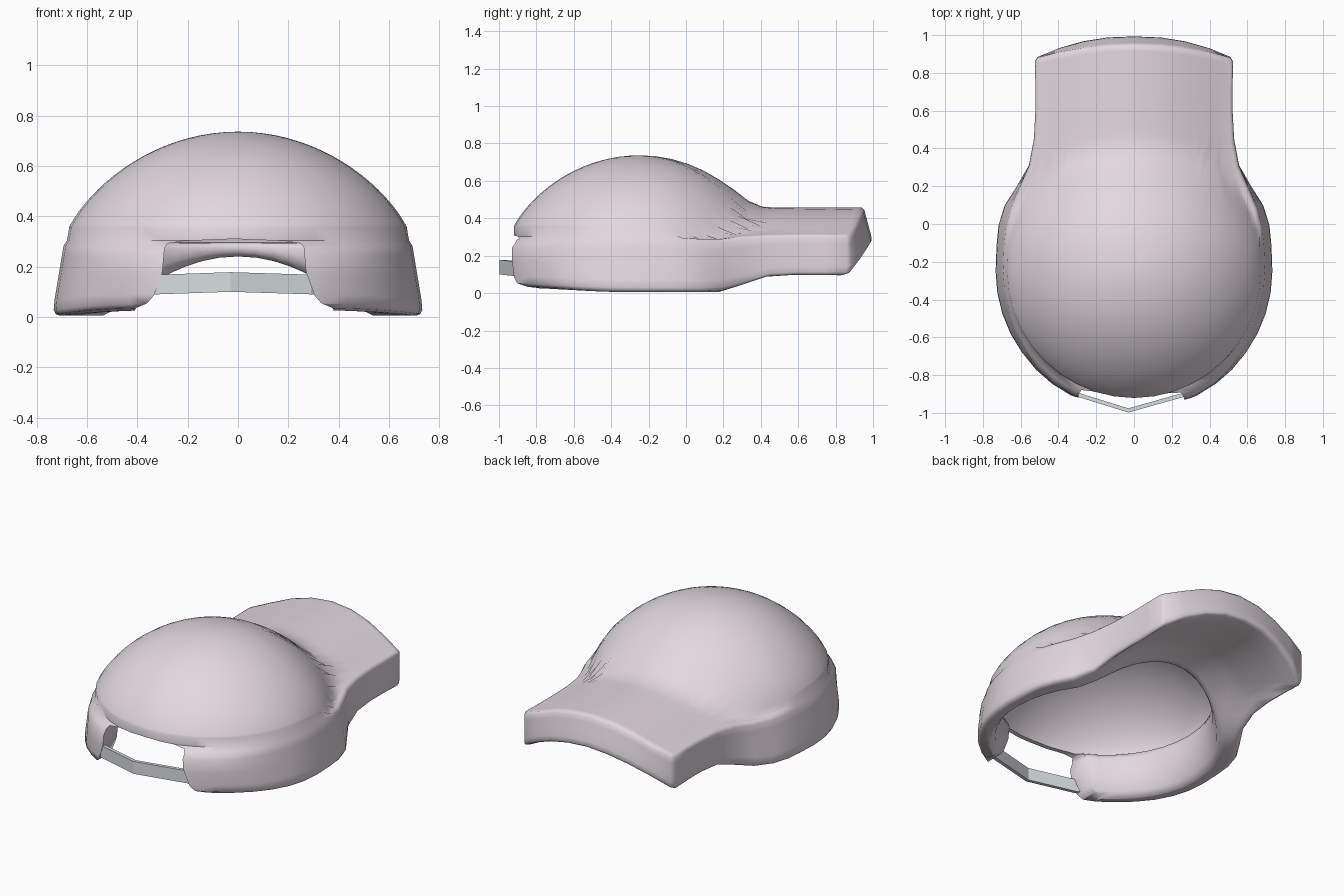
import bpy, bmesh
from math import sin, cos, pi, sqrt, hypot, radians

if "Cube" in bpy.data.objects:
    bpy.data.objects.remove(bpy.data.objects["Cube"])

CY = -0.25          # centre of the crown along y
RINGS = 20


def smooth(a, b, t):
    t = min(1, max(0, (t - a) / (b - a)))
    return t * t * (3 - 2 * t)


def material(name, rgb):
    m = bpy.data.materials.new(name)
    m.diffuse_color = (*rgb, 1)
    m.use_nodes = True
    m.node_tree.nodes["Principled BSDF"].inputs["Base Color"].default_value = m.diffuse_color
    return m


def make_object(name, verts, faces, mat=None):
    me = bpy.data.meshes.new(name)
    me.from_pydata(verts, [], faces)
    bm = bmesh.new()
    bm.from_mesh(me)
    bmesh.ops.recalc_face_normals(bm, faces=bm.faces)
    bm.to_mesh(me)
    bm.free()
    ob = bpy.data.objects.new(name, me)
    bpy.context.collection.objects.link(ob)
    if mat:
        me.materials.append(mat)
    return ob


def top_z(x, y):
    """Height of the upper surface: crown blended into the arched brim."""
    r2 = (x * x + (y - CY) ** 2) / 0.69 ** 2
    base = 0.28 + 0.022 * smooth(0.2, -0.2, y)
    crown = base + (0.735 - base) * max(0, 1 - r2) ** 0.72
    brim = 0.45 - 0.18 * (x / 0.52) ** 2 - max(0, 0.25 - y)
    return 0.5 * (crown + brim + sqrt((crown - brim) ** 2 + 0.005))


def bottom_z(x, y):
    """Height of the lower edge, rising into the arched underside of the brim."""
    side = 0.005 + 0.025 * smooth(-0.3, -0.95, y) + 0.08 * smooth(0.15, 0.5, y)
    return side + 0.185 * max(0, 1 - (x / 0.54) ** 2) * smooth(-0.12, 0.5, y)


# Rim outline: round at the back, then along the brim to its tip
half = [(0.69 * sin(i * pi / 20), CY - 0.69 * cos(i * pi / 20)) for i in range(11)]
half += [(.685, -.12), (.675, -.02), (.65, .08), (.605, .19), (.555, .31), (.53, .45),
         (.522, .6), (.522, .74), (.525, .86), (.51, .88), (.40, .908), (.27, .93),
         (.14, .945), (0, .95)]
outline = half + [(-x, y) for x, y in reversed(half[1:-1])]
N = len(outline)


def skirt_loop(u, pull=0):
    """Loop of the outer skirt, u = 0 at the rim and 1 at the bottom edge."""
    loop = []
    for x, y in outline:
        tip = smooth(0.86, 0.95, y) * 0.05 * u
        back = smooth(-0.5, -0.85, y)
        flare = 0.072 * smooth(0.35, 0, y) * (u + (min(1, u * 5) - u) * back * 0.8)
        px, py = x * (1 + flare), CY + (y - CY) * (1 + flare) + tip
        k = 1 - pull * (1 + back) / hypot(px, py - CY)
        zt, zb = top_z(x, y), bottom_z(px, py)
        loop.append((px * k, CY + (py - CY) * k, zt + (zb - zt) * u))
    return loop


def round_loop(r, height):
    """Circular inner loop on the same rays as the outline."""
    loop = []
    for x, y in outline:
        k = r / hypot(x, y - CY)
        px, py = x * k, CY + (y - CY) * k
        loop.append((px, py, height(px, py)))
    return loop


# Crown and brim top
loops = []
for i in range(1, RINGS + 1):
    s = 0.975 * sin(pi / 2 * i / (RINGS + 1))
    pts = [(x * s, CY + (y - CY) * s) for x, y in outline]
    loops.append([(x, y, top_z(x, y)) for x, y in pts])
# Outer skirt with softened rim and rounded lower edge
loops += [skirt_loop(0, 0.01), skirt_loop(0.07), skirt_loop(0.22), skirt_loop(0.5),
          skirt_loop(0.78), skirt_loop(0.92, 0.003), skirt_loop(0.98, 0.014), skirt_loop(1, 0.035)]
# Underside of the brim, running in to the head opening
edge, hole = loops[-1], round_loop(0.665, bottom_z)
for t in (0.2, 0.4, 0.6, 0.8, 1):
    ring = []
    for a, b in zip(edge, hole):
        x, y = a[0] + (b[0] - a[0]) * t, a[1] + (b[1] - a[1]) * t
        ring.append((x, y, bottom_z(x, y)))
    loops.append(ring)
# Padded inner band with a small ledge
for v, r in ((.12, .635), (.5, .612), (.85, .605), (.97, .615), (1, .645)):
    loops.append(round_loop(r, lambda x, y: bottom_z(x, y) * (1 - v) + 0.295 * v))
# Inside of the crown
for i in range(11, 0, -1):
    s = sin(pi / 2 * i / 12)
    loops.append(round_loop(0.645 * s, lambda x, y: 0.295 + 0.39 * (1 - s * s) ** 0.68))

verts = [p for lp in loops for p in lp]
faces = []
for j in range(len(loops) - 1):
    for i in range(N):
        k = (i + 1) % N
        faces.append((j * N + i, j * N + k, (j + 1) * N + k, (j + 1) * N + i))
verts += [(0, CY, top_z(0, CY)), (0, CY, 0.685)]
last = (len(loops) - 1) * N
for i in range(N):
    k = (i + 1) % N
    faces += [(N * len(loops), k, i), (N * len(loops) + 1, last + i, last + k)]
cap = make_object("cap_shell", verts, faces, material("cap_fabric", (0.76, 0.69, 0.74)))

# Cutter for the opening at the back of the cap
prof = [(0, .31), (.20, .302), (.265, .292), (.277, .275), (.285, .18), (.32, .085),
        (.345, .055), (.39, .036), (.46, -.1)]
prof = prof + [(-x, z) for x, z in reversed(prof[1:])]
n = len(prof)
cv = [(x - 0.015, y, z) for y in (-1.3, -0.62) for x, z in prof]
cf = [tuple(range(n)), tuple(range(2 * n - 1, n - 1, -1))]
cf += [(i, (i + 1) % n, n + (i + 1) % n, n + i) for i in range(n)]
cutter = make_object("opening_cutter", cv, cf)
cutter.hide_render = True
cutter.hide_set(True)

mod = cap.modifiers.new("back_opening", 'BOOLEAN')
mod.operation = 'DIFFERENCE'
mod.solver = 'EXACT'
mod.object = cutter
bpy.context.view_layer.objects.active = cap
cap.select_set(True)
bpy.ops.object.modifier_apply(modifier=mod.name)
bpy.data.objects.remove(cutter)
bpy.ops.object.shade_smooth_by_angle(angle=radians(60))

# Adjuster strap: thin bent ribbon with its ends tucked into the skirt
path = [(-.37, -.87, .088), (-.32, -.908, .09), (-.03, -.998, .10),
        (.29, -.908, .09), (.34, -.87, .088)]
sv = [(x, y + dy, z + dz) for x, y, z in path
      for dy, dz in ((0, 0), (.022, 0), (.022, .078), (0, .078))]
sf = [(0, 1, 2, 3), tuple(4 * (len(path) - 1) + i for i in range(4))]
sf += [(4 * j + i, 4 * j + (i + 1) % 4, 4 * j + 4 + (i + 1) % 4, 4 * j + 4 + i)
       for j in range(len(path) - 1) for i in range(4)]
make_object("adjuster_strap", sv, sf, material("strap_grey", (0.68, 0.73, 0.75)))
